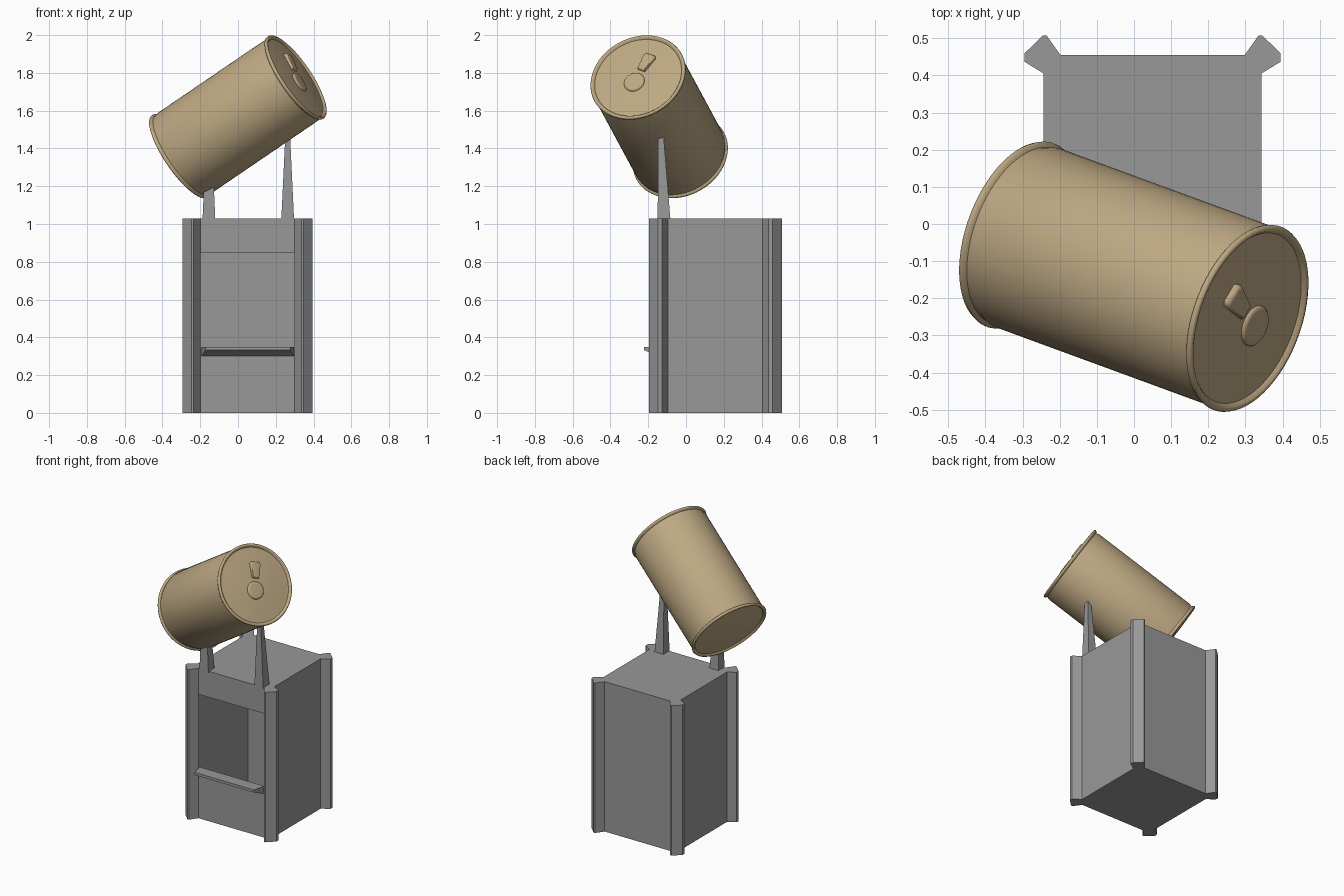
import bpy, bmesh, math
from mathutils import Vector, Matrix

if "Cube" in bpy.data.objects:
    bpy.data.objects.remove(bpy.data.objects["Cube"])

CX, CY, HX, HY, H = 0.05, 0.155, 0.293, 0.30, 1.028   # cabinet centre, half sizes, height

tan = bpy.data.materials.new("tan_paint")
tan.diffuse_color = (0.51, 0.39, 0.226, 1)
tan.use_nodes = True
tan.node_tree.nodes["Principled BSDF"].inputs["Base Color"].default_value = tan.diffuse_color
grey = bpy.data.materials.new("dark_grey_paint")
grey.diffuse_color = (0.315, 0.315, 0.315, 1)
grey.use_nodes = True
grey.node_tree.nodes["Principled BSDF"].inputs["Base Color"].default_value = grey.diffuse_color


def finish(name, bm, mat=grey, smooth=False, matrix=None):
    bmesh.ops.recalc_face_normals(bm, faces=bm.faces)
    me = bpy.data.meshes.new(name)
    bm.to_mesh(me)
    bm.free()
    ob = bpy.data.objects.new(name, me)
    bpy.context.collection.objects.link(ob)
    if matrix:
        ob.matrix_world = matrix
    me.materials.append(mat)
    if smooth:
        bpy.ops.object.select_all(action='DESELECT')
        ob.select_set(True)
        bpy.context.view_layer.objects.active = ob
        bpy.ops.object.shade_smooth_by_angle(angle=math.radians(50))
    return ob


def loft(name, *rings, **kw):
    """Closed solid through a series of rings of 3D points."""
    bm = bmesh.new()
    loops = [[bm.verts.new(p) for p in r] for r in rings]
    n = len(loops[0])
    bm.faces.new(loops[0])
    bm.faces.new(loops[-1])
    for a, b in zip(loops, loops[1:]):
        for i in range(n):
            bm.faces.new((a[i], a[(i + 1) % n], b[(i + 1) % n], b[i]))
    return finish(name, bm, **kw)


def rect(x0, x1, y0, y1, z):
    return [(x0, y0, z), (x1, y0, z), (x1, y1, z), (x0, y1, z)]


def box(name, x0, x1, y0, y1, z0, z1):
    return loft(name, rect(x0, x1, y0, y1, z0), rect(x0, x1, y0, y1, z1))


# hollow cabinet from thin panels, with a window in the front
x0, x1, y0, y1, t = CX - HX, CX + HX, CY - HY, CY + HY, 0.006
box("floor_panel", x0, x1, y0, y1, 0, t)
box("top_panel", x0, x1, y0, y1, H - t, H)
box("left_panel", x0, x0 + t, y0, y1, t, H - t)
box("right_panel", x1 - t, x1, y0, y1, t, H - t)
box("back_panel", x0 + t, x1 - t, y1 - t, y1, t, H - t)
box("front_lower_panel", x0 + t, x1 - t, y0, y0 + t, t, 0.34)
box("front_header_panel", x0 + t, x1 - t, y0, y0 + t, 0.85, H - t)

# faceted corner posts wrapping each cabinet corner, mirrored to four
post = [(-0.045, 0), (-0.008, 0.052), (0.003, 0.052), (0.052, 0.004),
        (0.052, -0.018), (0, -0.05), (-0.003, -0.003)]
for sx, sn in ((-1, "left"), (1, "right")):
    for sy, dn in ((-1, "front"), (1, "back")):
        ring = [(CX + sx * (HX + px), CY + sy * (HY + py)) for px, py in post]
        loft(f"{dn}_{sn}_post", [(x, y, 0) for x, y in ring], [(x, y, H) for x, y in ring])

# counter ledge under the window, narrower toward its front edge
ledge = [(y0 + t, 0.30), (y0, 0.30), (-0.222, 0.332), (-0.222, 0.35), (y0 + t, 0.35)]
inset = [0, 0, 0.02, 0.02, 0]
loft("counter_ledge", [(-0.193 + i, y, z) for i, (y, z) in zip(inset, ledge)],
     [(0.297 - i, y, z) for i, (y, z) in zip(inset, ledge)])

# tapered props holding the can
for name, cx, top, hw, back in (("left_prop", -0.154, 1.25, 0.024, -0.102),
                                ("right_prop", 0.263, 1.46, 0.013, -0.118)):
    loft(name, rect(cx - 0.034, cx + 0.034, -0.15, -0.082, H - 0.01),
         rect(cx - hw, cx + hw, -0.148, back, top))

# tilted can: local z is the can axis, local y runs from pour spot to tab
base, lid = Vector((-0.314, -0.027, 1.354)), Vector((0.313, -0.257, 1.781))
n = (lid - base).normalized()
v = Vector((-0.387, 0.496, 0.781))
v = (v - n * v.dot(n)).normalized()
w = v.cross(n) * -1
M = Matrix((w, v, -w.cross(v) if w.cross(v).dot(n) < 0 else n)).transposed().to_4x4()
M.translation = base
L = (lid - base).length

# can body: lathed half profile, same rim at each end
rim = [(0, 0.002), (0.19, 0.006), (0.225, 0.012), (0.24, 0.012), (0.248, 0.002), (0.253, 0),
       (0.26, 0.003), (0.263, 0.01), (0.261, 0.016), (0.251, 0.022), (0.251, 0.027), (0.256, 0.042)]
prof = rim + [(r, L - z) for r, z in reversed(rim)]
bm = bmesh.new()
pv = [bm.verts.new((r, 0, z)) for r, z in prof]
es = [bm.edges.new(p) for p in zip(pv, pv[1:])]
bmesh.ops.spin(bm, geom=pv + es, axis=(0, 0, 1), cent=(0, 0, 0),
               angle=2 * math.pi, steps=64, use_duplicate=False)
bmesh.ops.remove_doubles(bm, verts=bm.verts, dist=1e-5)
finish("can_body", bm, tan, True, M)


# softly raised pour spot and tapered tab on the lid
def emboss(name, pts, c, height):
    steps = ((1, 0), (0.97, 0.6), (0.88, 0.95), (0.75, 1))
    rings = [[(c[0] + s * x, c[1] + s * y, L - 0.008 + h * (height + 0.008)) for x, y in pts]
             for s, h in steps]
    loft(name, *rings, mat=tan, smooth=True, matrix=M)


emboss("pour_spot", [(0.058 * math.cos(a * math.pi / 16), 0.058 * math.sin(a * math.pi / 16))
                     for a in range(32)], (0, -0.036), 0.007)
emboss("pull_tab", [(-0.023, -0.053), (0.023, -0.053), (0.037, 0.04), (0.027, 0.053),
                    (-0.027, 0.053), (-0.037, 0.04)], (0, 0.093), 0.012)
